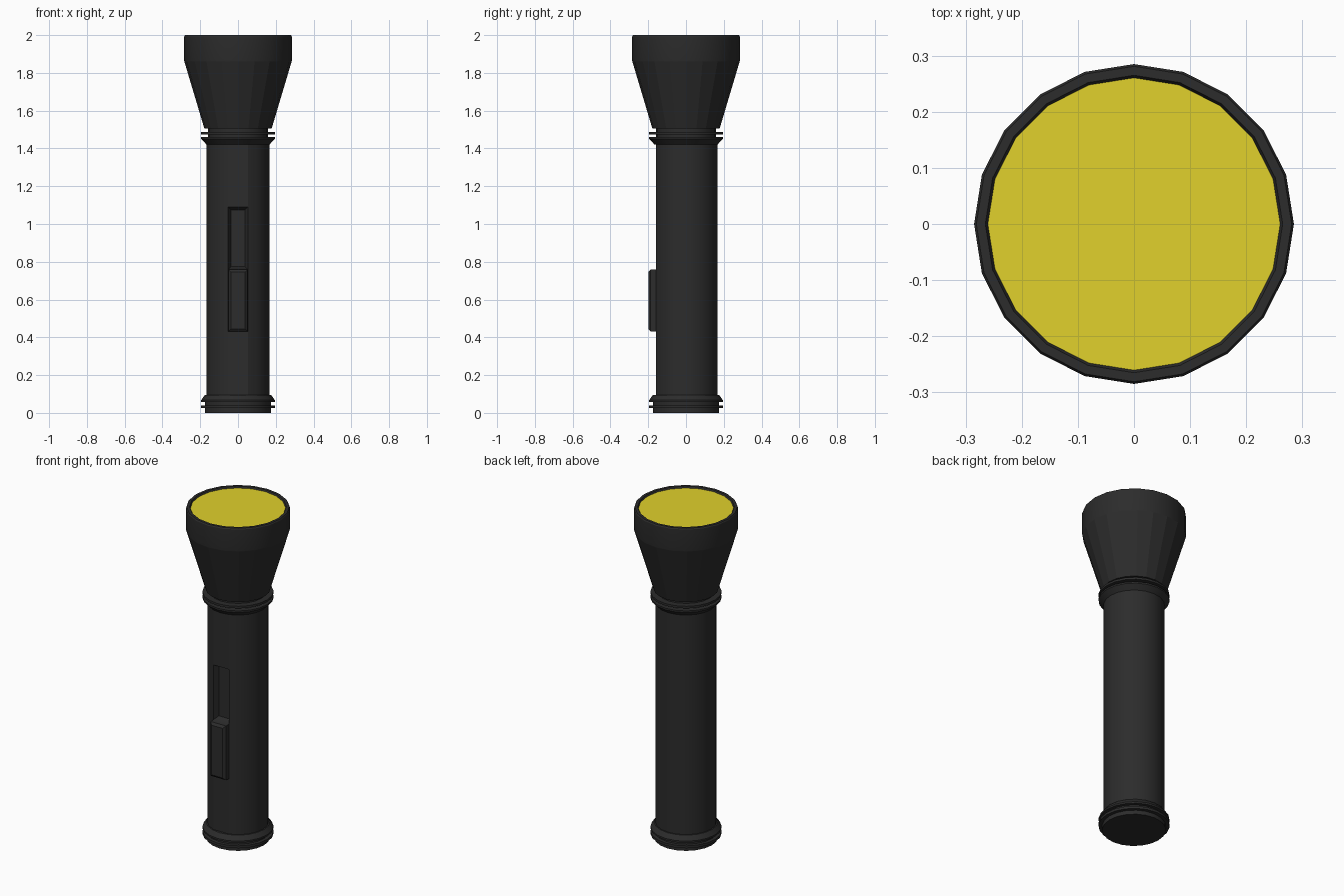
import bpy, bmesh, math

if "Cube" in bpy.data.objects:
    bpy.data.objects.remove(bpy.data.objects["Cube"])

SIDES = 20


def material(name, colour):
    m = bpy.data.materials.new(name)
    m.diffuse_color = colour
    m.use_nodes = True
    m.node_tree.nodes["Principled BSDF"].inputs["Base Color"].default_value = m.diffuse_color
    return m


BLACK = material("black_plastic", (0.025, 0.025, 0.025, 1))
YELLOW = material("yellow_lens", (0.75, 0.64, 0.025, 1))


def finish(bm, name, mat, smooth=True):
    bmesh.ops.recalc_face_normals(bm, faces=bm.faces)
    mesh = bpy.data.meshes.new(name)
    bm.to_mesh(mesh)
    bm.free()
    mesh.materials.append(mat)
    if smooth:
        mesh.shade_smooth()
        mesh.set_sharp_from_angle(angle=math.radians(25))
    obj = bpy.data.objects.new(name, mesh)
    bpy.context.collection.objects.link(obj)
    return obj


def lathe(profile, first=0, cap_bottom=False):
    """Spin (radius, z) points; first=1 skips the front corner to leave a flat."""
    bm = bmesh.new()
    rings = []
    for r, z in profile:
        angles = [-math.pi / 2 + i * math.tau / SIDES for i in range(first, SIDES)]
        rings.append([bm.verts.new((r * math.cos(a), r * math.sin(a), z)) for a in angles])
    n = SIDES - first
    for low, high in zip(rings, rings[1:]):
        for i in range(n):
            j = (i + 1) % n
            bm.faces.new((low[i], low[j], high[j], high[i]))
    if cap_bottom:
        bm.faces.new(rings[0][::-1])
    return bm


# Barrel with a flat front strip carrying the switch and its slot
bm = lathe([(0.168, z) for z in (0.08, 0.43, 0.76, 1.09, 1.44)], first=1)
bmesh.ops.recalc_face_normals(bm, faces=bm.faces)
front = sorted((f for f in bm.faces if f.normal.y < -0.999),
               key=lambda f: f.calc_center_median().z)
switch, slot = front[1], front[2]
for face, steps in ((switch, ((0.001, 0.028), (0.014, 0.012))),
                    (slot, ((0.015, -0.03),))):
    for thickness, depth in steps:
        bmesh.ops.inset_individual(bm, faces=[face], thickness=thickness,
                                   depth=depth, use_even_offset=True)
finish(bm, "barrel_with_switch", BLACK)

# Ribbed end cap
finish(lathe([(0.175, 0), (0.175, 0.025), (0.195, 0.025), (0.195, 0.04),
              (0.175, 0.04), (0.175, 0.058), (0.195, 0.058), (0.195, 0.068),
              (0.175, 0.095), (0.16, 0.095)], cap_bottom=True), "end_cap", BLACK)

# Ribbed neck collar
finish(lathe([(0.16, 1.422), (0.168, 1.422), (0.195, 1.45), (0.195, 1.46),
              (0.158, 1.46), (0.158, 1.475), (0.195, 1.475), (0.195, 1.488),
              (0.158, 1.488), (0.158, 1.51)]), "neck_collar", BLACK)

# Faceted flared head
finish(lathe([(0.157, 1.505), (0.178, 1.505), (0.284, 1.86)]),
       "flared_head", BLACK, smooth=False)

# Bezel with inner lip
finish(lathe([(0.284, 1.86), (0.285, 1.865), (0.285, 1.993), (0.281, 2.0),
              (0.265, 2.0), (0.26, 1.99)]), "bezel", BLACK)

# Lens disc
finish(lathe([(0.261, 1.99), (0.261, 1.991)]), "lens_edge", BLACK)
bm = bmesh.new()
bmesh.ops.create_circle(bm, cap_ends=True, segments=SIDES, radius=0.261)
bmesh.ops.translate(bm, verts=bm.verts, vec=(0, 0, 1.991))
for f in bm.faces:
    f.normal_update()
lens = finish(bm, "lens", YELLOW, smooth=False)
if lens.data.polygons[0].normal.z < 0:
    lens.data.flip_normals()
